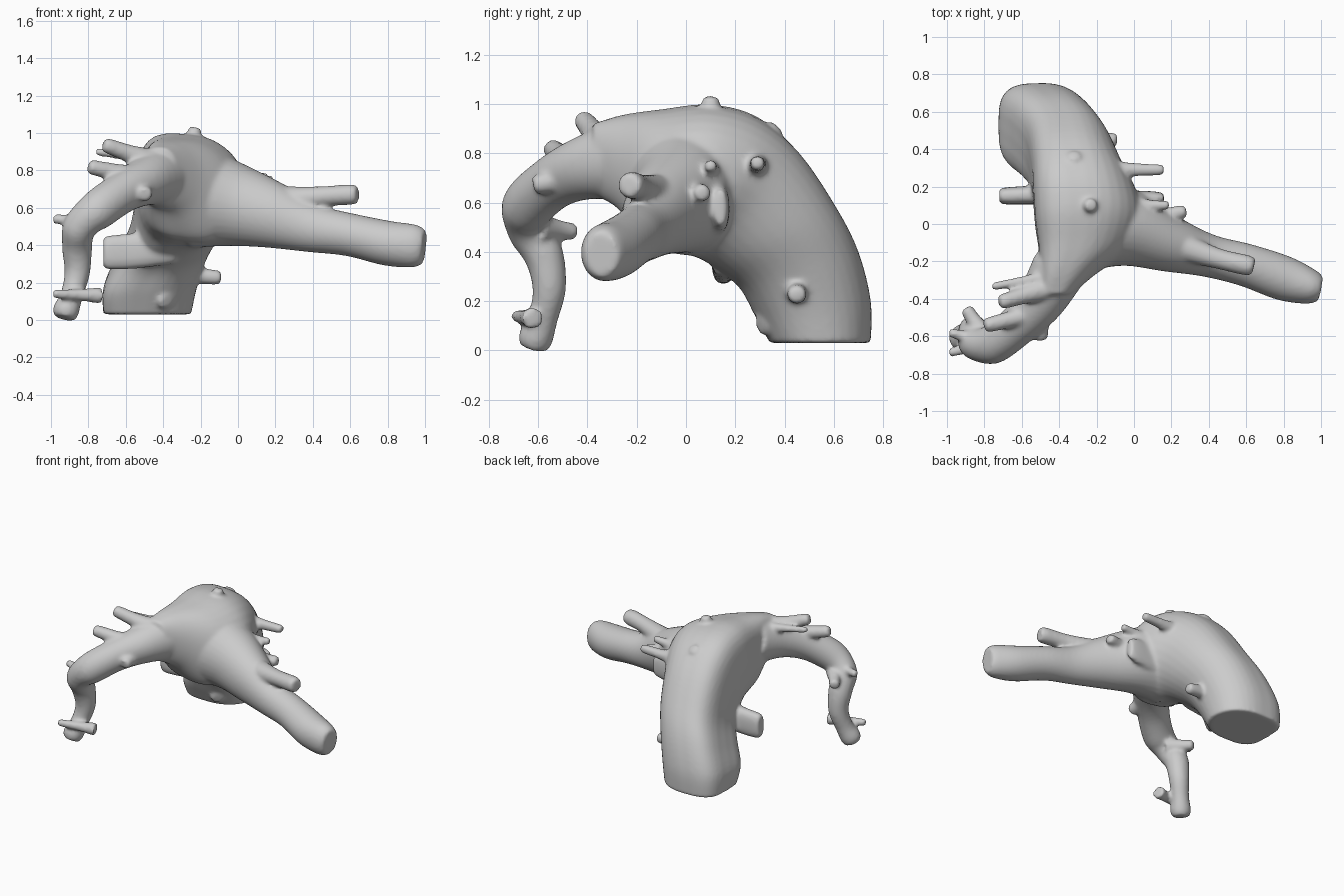
import bpy, bmesh, math
from mathutils import Vector

bm = bmesh.new()
SIDES = 32


def spline(a, b, c, d, t):
    return 0.5 * (2 * b + (c - a) * t + (2 * a - 5 * b + 4 * c - d) * t * t
                  + (3 * b - a - 3 * c + d) * t ** 3)


def loft(rings, right=2.0, left=2.0, steps=5):
    """Skin smooth rings (centre, half axis, half axis); squareness per side."""
    dense = []
    n = len(rings)
    for i in range(n - 1):
        quad = [rings[max(0, min(n - 1, i + k))] for k in (-1, 0, 1, 2)]
        for s in range(steps):
            dense.append([spline(*[q[j] for q in quad], s / steps) for j in range(3)])
    dense.append(rings[-1])
    loops = []
    for c, u, v in dense:
        loop = []
        for k in range(SIDES):
            a = 2 * math.pi * k / SIDES
            ca, sa = math.cos(a), math.sin(a)
            power = right if ca > 0 else left
            p = c + u * math.copysign(abs(ca) ** (2 / power), ca) \
                  + v * math.copysign(abs(sa) ** (2 / power), sa)
            loop.append(bm.verts.new(p))
        loops.append(loop)
    for a, b in zip(loops, loops[1:]):
        for k in range(SIDES):
            m = (k + 1) % SIDES
            bm.faces.new((a[k], a[m], b[m], b[k]))
    bm.faces.new(loops[0])
    bm.faces.new(loops[-1])


def tube(points, ref, power=2.0):
    """Branch through (x, y, z, radius along ref, other radius)."""
    pos = [Vector(p[:3]) for p in points]
    rings = []
    for i, p in enumerate(points):
        t = (pos[min(i + 1, len(pos) - 1)] - pos[max(i - 1, 0)]).normalized()
        u = Vector(ref)
        u = (u - t * u.dot(t)).normalized()
        rings.append((pos[i], u * p[3], t.cross(u) * p[-1]))
    loft(rings, power, power)


# arched trunk: outer y, z, inner y, z, left x, right x, tilt to the right
trunk = [
    (0.75, 0.03, 0.34, 0.03, -0.72, -0.25, 0),
    (0.75, 0.20, 0.28, 0.14, -0.72, -0.22, 0),
    (0.70, 0.40, 0.22, 0.25, -0.65, -0.17, 0),
    (0.61, 0.58, 0.14, 0.32, -0.58, -0.11, 0),
    (0.46, 0.80, 0.06, 0.37, -0.55, -0.05, 0.01),
    (0.29, 0.94, 0.00, 0.39, -0.54, 0.02, 0.03),
    (0.10, 0.99, -0.08, 0.41, -0.53, 0.05, 0.03),
    (-0.10, 0.97, -0.17, 0.44, -0.51, -0.02, 0.03),
    (-0.26, 0.95, -0.27, 0.57, -0.50, -0.20, 0.02),
    (-0.38, 0.92, -0.35, 0.62, -0.51, -0.32, 0),
]
rings = []
for oy, oz, iy, iz, xl, xr, tilt in trunk:
    rings.append((Vector(((xl + xr) / 2, (oy + iy) / 2, (oz + iz) / 2)),
                  Vector(((xr - xl) / 2, 0, -tilt)),
                  Vector((0, (oy - iy) / 2, (oz - iz) / 2))))
loft(rings, 2.1, 3.4)

# long limb reaching right
tube([(-0.20, 0.00, 0.65, 0.25, 0.27), (0.00, -0.03, 0.61, 0.20, 0.22),
      (0.20, -0.11, 0.555, 0.15, 0.175), (0.40, -0.17, 0.49, 0.115, 0.13),
      (0.60, -0.22, 0.455, 0.115, 0.115), (0.80, -0.29, 0.41, 0.12, 0.12),
      (0.94, -0.335, 0.395, 0.095, 0.115), (0.995, -0.345, 0.39, 0.07, 0.09)], (0, 1, 0))
# side stub growing out of the long limb
tube([(0.08, -0.06, 0.62, 0.11), (0.28, -0.13, 0.64, 0.075),
      (0.45, -0.185, 0.66, 0.055), (0.60, -0.22, 0.67, 0.055),
      (0.64, -0.23, 0.67, 0.045)], (0, 1, 0))

# drooping limb at the front left
tube([(-0.40, -0.24, 0.77, 0.15, 0.17), (-0.50, -0.41, 0.74, 0.13),
      (-0.62, -0.54, 0.68, 0.11), (-0.76, -0.645, 0.58, 0.105),
      (-0.85, -0.635, 0.49, 0.09), (-0.86, -0.575, 0.38, 0.08),
      (-0.86, -0.555, 0.25, 0.068), (-0.89, -0.58, 0.13, 0.06),
      (-0.92, -0.61, 0.05, 0.07), (-0.93, -0.62, 0.01, 0.055)], (1, -1, 0))

# stubs and twigs: start, end, radius
twigs = [
    ((-0.45, -0.34, 0.84), (-0.72, -0.42, 0.94), 0.04),
    ((-0.46, -0.46, 0.75), (-0.80, -0.545, 0.82), 0.04),
    ((-0.45, -0.28, 0.86), (-0.76, -0.335, 0.90), 0.022),
    ((-0.50, -0.43, 0.71), (-0.50, -0.62, 0.67), 0.04),
    ((-0.73, -0.62, 0.13), (-0.99, -0.69, 0.14), 0.025),
    ((-0.80, -0.60, 0.50), (-0.90, -0.45, 0.48), 0.035),
    ((-0.82, -0.62, 0.53), (-0.99, -0.58, 0.54), 0.025),
    ((-0.15, 0.29, 0.75), (0.16, 0.29, 0.76), 0.03),
    ((0.00, 0.10, 0.73), (0.19, 0.10, 0.75), 0.025),
    ((0.05, 0.02, 0.64), (0.28, 0.07, 0.64), 0.035),
    ((-0.36, 0.45, 0.25), (-0.09, 0.45, 0.225), 0.038),
    ((-0.45, 0.42, 0.14), (-0.38, 0.30, 0.10), 0.045),
    ((-0.25, 0.10, 0.88), (-0.23, 0.10, 1.03), 0.035),
    ((-0.32, 0.30, 0.83), (-0.32, 0.37, 0.91), 0.035),
]
for a, b, r in twigs:
    d = Vector(b) - Vector(a)
    mid = Vector(a) + d * 0.5
    tip = Vector(a) + d * 0.93
    ref = (0, 0, 1) if abs(d.z) < 0.7 * d.length else (1, 0, 0)
    tube([(*a, r * 1.8), (*mid, r * 1.2), (*tip, r), (*b, r * 0.65)], ref)

# tall oval stubs: under the arch on the left, and on the right flank
tube([(-0.35, 0.16, 0.40, 0.10, 0.06), (-0.55, 0.155, 0.37, 0.095, 0.05),
      (-0.69, 0.15, 0.36, 0.09, 0.045), (-0.72, 0.15, 0.36, 0.075, 0.035)], (0, 0, 1), 2.6)
tube([(-0.05, 0.13, 0.58, 0.11, 0.05), (0.10, 0.14, 0.58, 0.09, 0.035),
      (0.16, 0.14, 0.58, 0.07, 0.025)], (0, 0, 1), 2.3)

bmesh.ops.recalc_face_normals(bm, faces=bm.faces[:])
mesh = bpy.data.meshes.new("arched_tree_trunk")
bm.to_mesh(mesh)
bm.free()
tree = bpy.data.objects.new("arched_tree_trunk", mesh)
bpy.context.collection.objects.link(tree)

# fuse the limbs into one softly rounded skin
remesh = tree.modifiers.new("fuse", 'REMESH')
remesh.mode = 'VOXEL'
remesh.voxel_size = 0.012
remesh.use_smooth_shade = True
soften = tree.modifiers.new("soften", 'SMOOTH')
soften.factor = 0.5
soften.iterations = 8
